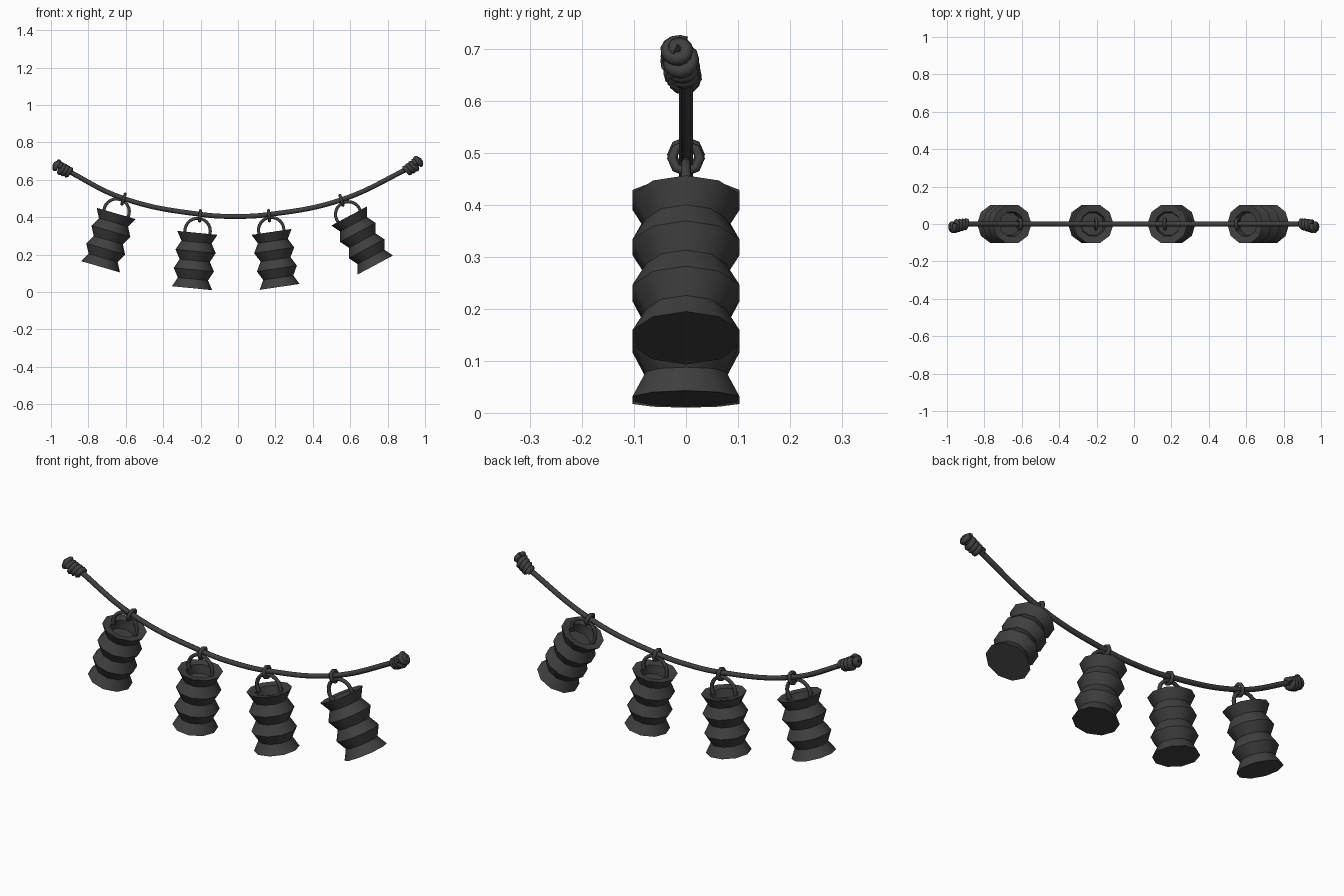
import bpy, bmesh, math
from mathutils import Vector

cube = bpy.data.objects.get("Cube")
if cube:
    bpy.data.objects.remove(cube)

charcoal = bpy.data.materials.new("charcoal")
charcoal.use_nodes = True
SHADE = (0.05, 0.05, 0.05, 1)
charcoal.diffuse_color = SHADE
charcoal.node_tree.nodes["Principled BSDF"].inputs["Base Color"].default_value = SHADE


def select(obj):
    bpy.ops.object.select_all(action="DESELECT")
    obj.select_set(True)
    bpy.context.view_layer.objects.active = obj


def finish(obj, angle):
    obj.data.materials.clear()
    obj.data.materials.append(charcoal)
    select(obj)
    bpy.ops.object.shade_smooth_by_angle(angle=math.radians(angle))
    return obj


def tube(name, points, radius, sides=1, kind="POLY"):
    """Round cord along a path, converted to a mesh."""
    curve = bpy.data.curves.new(name, "CURVE")
    curve.dimensions = "3D"
    curve.bevel_depth = radius
    curve.bevel_resolution = sides
    curve.use_fill_caps = True
    spline = curve.splines.new(kind)
    pts = spline.bezier_points if kind == "BEZIER" else spline.points
    pts.add(len(points) - 1)
    for p, co in zip(pts, points):
        if kind == "BEZIER":
            p.co = co
            p.handle_left_type = p.handle_right_type = "AUTO"
        else:
            p.co = (*co, 1)
    obj = bpy.data.objects.new(name, curve)
    bpy.context.collection.objects.link(obj)
    select(obj)
    bpy.ops.object.convert(target="MESH")
    return finish(bpy.context.object, 65)


def lathe(name, profile, sides):
    """Closed solid turned about z from (radius, height) pairs."""
    bm = bmesh.new()
    rings = []
    for r, z in profile:
        rings.append([bm.verts.new((r * math.cos(math.tau * i / sides),
                                    r * math.sin(math.tau * i / sides), z))
                      for i in range(sides)])
    for low, high in zip(rings, rings[1:]):
        for i in range(sides):
            j = (i + 1) % sides
            bm.faces.new((low[i], low[j], high[j], high[i]))
    bm.faces.new(rings[0][::-1])
    bm.faces.new(rings[-1])
    bmesh.ops.recalc_face_normals(bm, faces=bm.faces)
    mesh = bpy.data.meshes.new(name)
    bm.to_mesh(mesh)
    bm.free()
    obj = bpy.data.objects.new(name, mesh)
    bpy.context.collection.objects.link(obj)
    return finish(obj, 40)


# Sagging cord
tube("cord", [(-0.93, 0, 0.658), (-0.62, 0, 0.503), (-0.2, 0, 0.415), (0, 0, 0.404),
              (0.17, 0, 0.415), (0.55, 0, 0.492), (0.94, 0, 0.675)], 0.013, 2, "BEZIER")

# Pleated lantern body: wide rims and bulges alternate with waists, top is hollowed
WIDE, WAIST, PLEATS, LENGTH = 0.108, 0.081, 3, 0.297
pleats = [(WAIST if i % 2 else WIDE, LENGTH * (i / (2 * PLEATS) - 1))
          for i in range(2 * PLEATS + 1)]
body = pleats + [(0.068, -0.006), (0.062, -0.05)]

# Top centre x, z; bottom centre x, z; hanging ring x, z, slope of cord there
LANTERNS = {
    "far_right": (-0.652, 0.42, -0.735, 0.134, -0.612, 0.497, -0.32),
    "inner_right": (-0.217, 0.316, -0.246, 0.018, -0.203, 0.407, -0.1),
    "inner_left": (0.179, 0.321, 0.222, 0.03, 0.166, 0.408, 0.1),
    "far_left": (0.594, 0.406, 0.732, 0.148, 0.553, 0.49, 0.3),
}
for side, (tx, tz, bx, bz, rx, rz, slope) in LANTERNS.items():
    tilt = math.atan2(tx - bx, tz - bz)

    lantern = lathe("lantern_" + side, body, 10)
    lantern.location = (tx, 0, tz)
    lantern.rotation_euler.y = tilt

    # Arched handle with both ends sunk into the opening
    arc = [(0.068 * math.cos(a), 0, 0.01 + 0.068 * math.sin(a))
           for a in (math.radians(-25 + 230 * i / 16) for i in range(17))]
    handle = tube("handle_" + side, arc, 0.0095)
    handle.location = (tx, 0, tz)
    handle.rotation_euler.y = tilt

    # Small ring around cord and handle
    bpy.ops.mesh.primitive_torus_add(major_segments=8, minor_segments=6,
                                     major_radius=0.027, minor_radius=0.0095,
                                     location=(rx, 0, rz),
                                     rotation=(0, math.pi / 2 - math.atan(slope), 0))
    ring = bpy.context.object
    ring.name = "ring_" + side
    finish(ring, 65)


def knot(name, start, end):
    """Coils wound about the cord, closing into a curled lump at the tip."""
    start, end = Vector(start), Vector(end)
    along = (end - start).normalized()
    across = Vector((0, 1, 0))
    up = across.cross(along)
    if up.z < 0:
        up = -up
    path = []
    for i in range(43):
        t = i / 42
        a = math.tau * 3.5 * t
        r = 0.018 + 0.006 * t
        path.append(start.lerp(end, t) + r * (math.cos(a) * across + math.sin(a) * up)
                    - across * 0.012 * t)
    tube(name + "_coils", path, 0.014)
    # Curl spiralling in on the tip
    centre = end + along * 0.012 - across * 0.014 + up * 0.004
    curl = []
    for i in range(21):
        t = i / 20
        a = math.tau * 1.5 * t + 1
        r = 0.026 * (1 - 0.75 * t)
        curl.append(centre + along * 0.012 * t
                    + r * (math.cos(a) * across + math.sin(a) * up))
    tube(name + "_curl", curl, 0.014)


knot("knot_left", (0.897, 0, 0.645), (0.956, 0, 0.684))
knot("knot_right", (-0.897, 0, 0.637), (-0.958, 0, 0.664))
